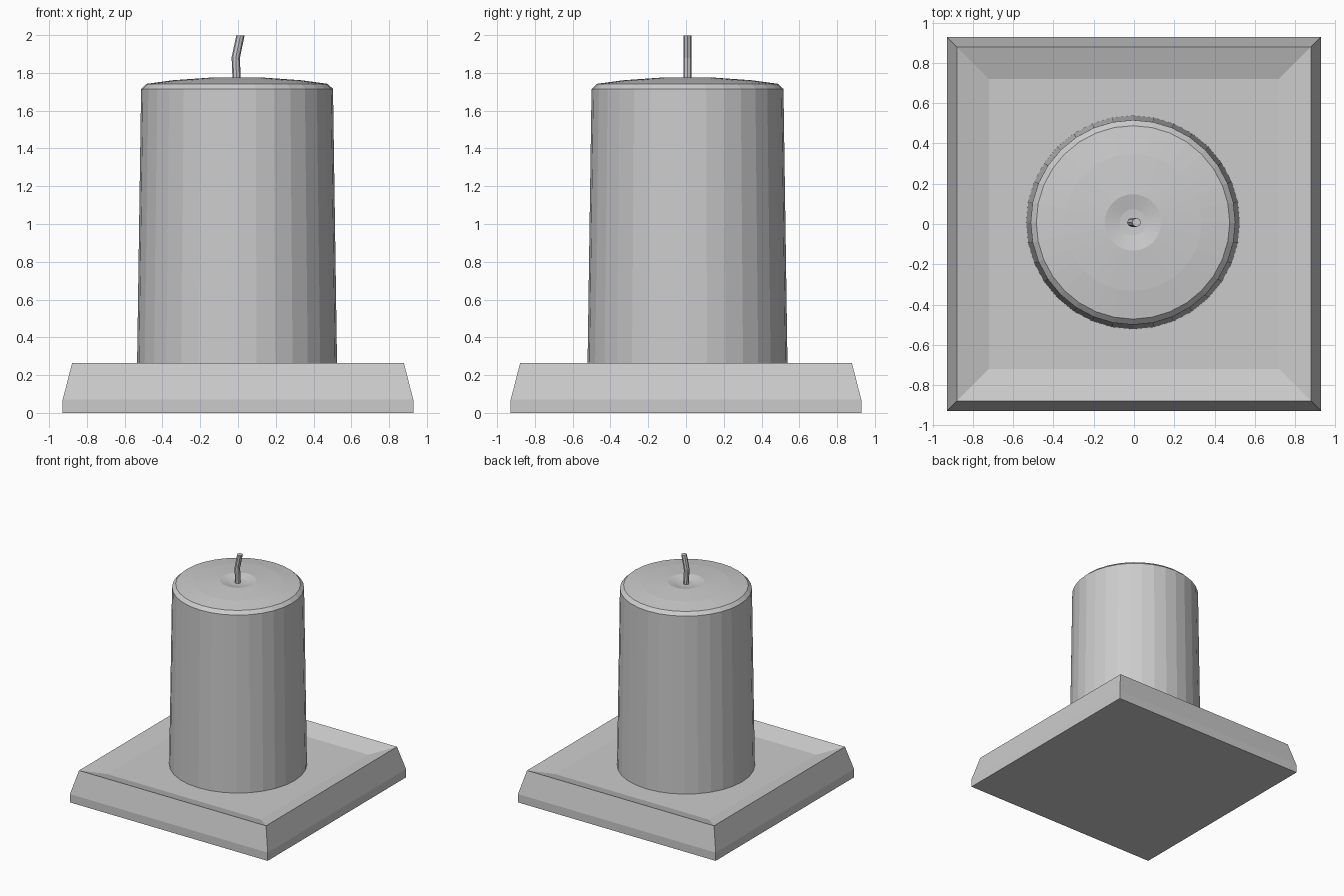
import bpy, bmesh
from math import sin, cos, pi
from mathutils import Matrix, Vector

if "Cube" in bpy.data.objects:
    bpy.data.objects.remove(bpy.data.objects["Cube"])


def loft(name, rings):
    """Skin equal-length rings into a capped solid with flat faces."""
    bm = bmesh.new()
    loops = [[bm.verts.new(p) for p in ring] for ring in rings]
    n = len(rings[0])
    for a, b in zip(loops, loops[1:]):
        for i in range(n):
            j = (i + 1) % n
            bm.faces.new((a[i], a[j], b[j], b[i]))
    bm.faces.new(loops[0][::-1])
    bm.faces.new(loops[-1])
    bmesh.ops.recalc_face_normals(bm, faces=bm.faces)
    mesh = bpy.data.meshes.new(name)
    bm.to_mesh(mesh)
    bm.free()
    obj = bpy.data.objects.new(name, mesh)
    bpy.context.collection.objects.link(obj)
    return obj


def circle(center, r, n, tilt=0.0):
    """Ring of n points, tilted about the y axis."""
    rot = Matrix.Rotation(tilt, 3, 'Y')
    return [Vector(center) + rot @ Vector((r * cos(2 * pi * i / n), r * sin(2 * pi * i / n), 0))
            for i in range(n)]


def square(h, z):
    return [(-h, -h, z), (h, -h, z), (h, h, z), (-h, h, z)]


# Square dish: flared foot, sloped sides, shallow recess
loft("dish", [square(h, z) for h, z in
              [(0.928, 0), (0.928, 0.07), (0.878, 0.265), (0.72, 0.215)]])

# Candle: tapered body, bevelled rim, domed top with a small dimple
CX, CY = -0.005, 0.008
loft("candle", [circle((CX, CY, z), r, 32) for r, z in
                [(0.53, 0.215), (0.508, 1.715), (0.48, 1.742), (0.34, 1.761),
                 (0.14, 1.775), (0.065, 1.758), (0.02, 1.755)]])

# Bent wick
loft("wick", [circle((x, 0.008, z), 0.022, 8, t) for x, z, t in
              [(-0.006, 1.74, 0), (-0.012, 1.88, 0.12), (0.013, 1.999, 0.0)]])
